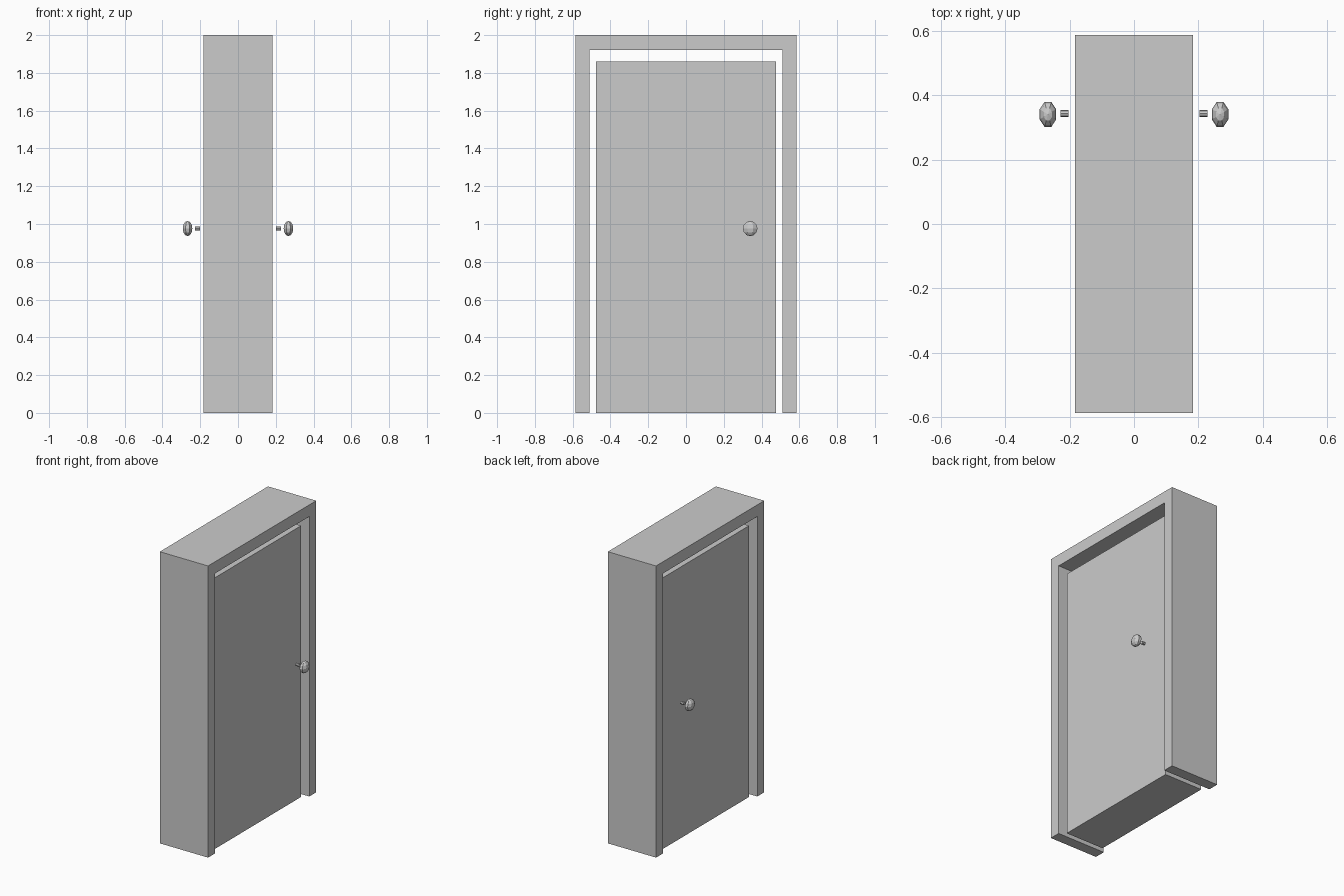
import bpy, bmesh, math
from mathutils import Matrix

if "Cube" in bpy.data.objects:
    bpy.data.objects.remove(bpy.data.objects["Cube"])

FRAME_X, FRAME_Y, HEIGHT = 0.183, 0.586, 2.0
OPEN_Y, OPEN_Z = 0.511, 1.92
DOOR_X, DOOR_Y, DOOR_Z = 0.145, 0.477, 1.86
KNOB_Y, KNOB_Z = 0.34, 0.976


def finish(bm, name):
    bmesh.ops.recalc_face_normals(bm, faces=bm.faces)
    mesh = bpy.data.meshes.new(name)
    bm.to_mesh(mesh)
    bm.free()
    obj = bpy.data.objects.new(name, mesh)
    bpy.context.collection.objects.link(obj)
    return obj


def extrude_profile(name, profile, half_x):
    """Extrude a closed (y, z) outline symmetrically along x."""
    bm = bmesh.new()
    face = bm.faces.new([bm.verts.new((-half_x, y, z)) for y, z in profile])
    result = bmesh.ops.extrude_face_region(bm, geom=[face], use_keep_orig=True)
    verts = [v for v in result["geom"] if isinstance(v, bmesh.types.BMVert)]
    bmesh.ops.translate(bm, verts=verts, vec=(2 * half_x, 0, 0))
    return finish(bm, name)


# Door frame: deep upside-down U, open at the floor
extrude_profile("door_frame", [
    (-FRAME_Y, 0), (-FRAME_Y, HEIGHT), (FRAME_Y, HEIGHT), (FRAME_Y, 0),
    (OPEN_Y, 0), (OPEN_Y, OPEN_Z), (-OPEN_Y, OPEN_Z), (-OPEN_Y, 0)], FRAME_X)

# Door slab, clear of the frame and slightly recessed
extrude_profile("door", [
    (-DOOR_Y, 0), (-DOOR_Y, DOOR_Z), (DOOR_Y, DOOR_Z), (DOOR_Y, 0)], DOOR_X)

# Knob and separate stem on each side of the door
for side, sign in (("right", 1), ("left", -1)):
    bm = bmesh.new()
    bmesh.ops.create_uvsphere(
        bm, u_segments=8, v_segments=6, radius=1,
        matrix=Matrix.Translation((sign * 0.267, KNOB_Y, KNOB_Z))
        @ Matrix.Diagonal((0.0275, 0.042, 0.040, 1))
        @ Matrix.Rotation(math.pi / 8, 4, "Z"))
    finish(bm, "knob_" + side)

    bm = bmesh.new()
    bmesh.ops.create_cone(
        bm, cap_ends=True, segments=8, radius1=0.011, radius2=0.011, depth=0.025,
        matrix=Matrix.Translation((sign * 0.215, KNOB_Y + 0.003, KNOB_Z))
        @ Matrix.Rotation(math.pi / 2, 4, "Y"))
    finish(bm, "knob_stem_" + side)
